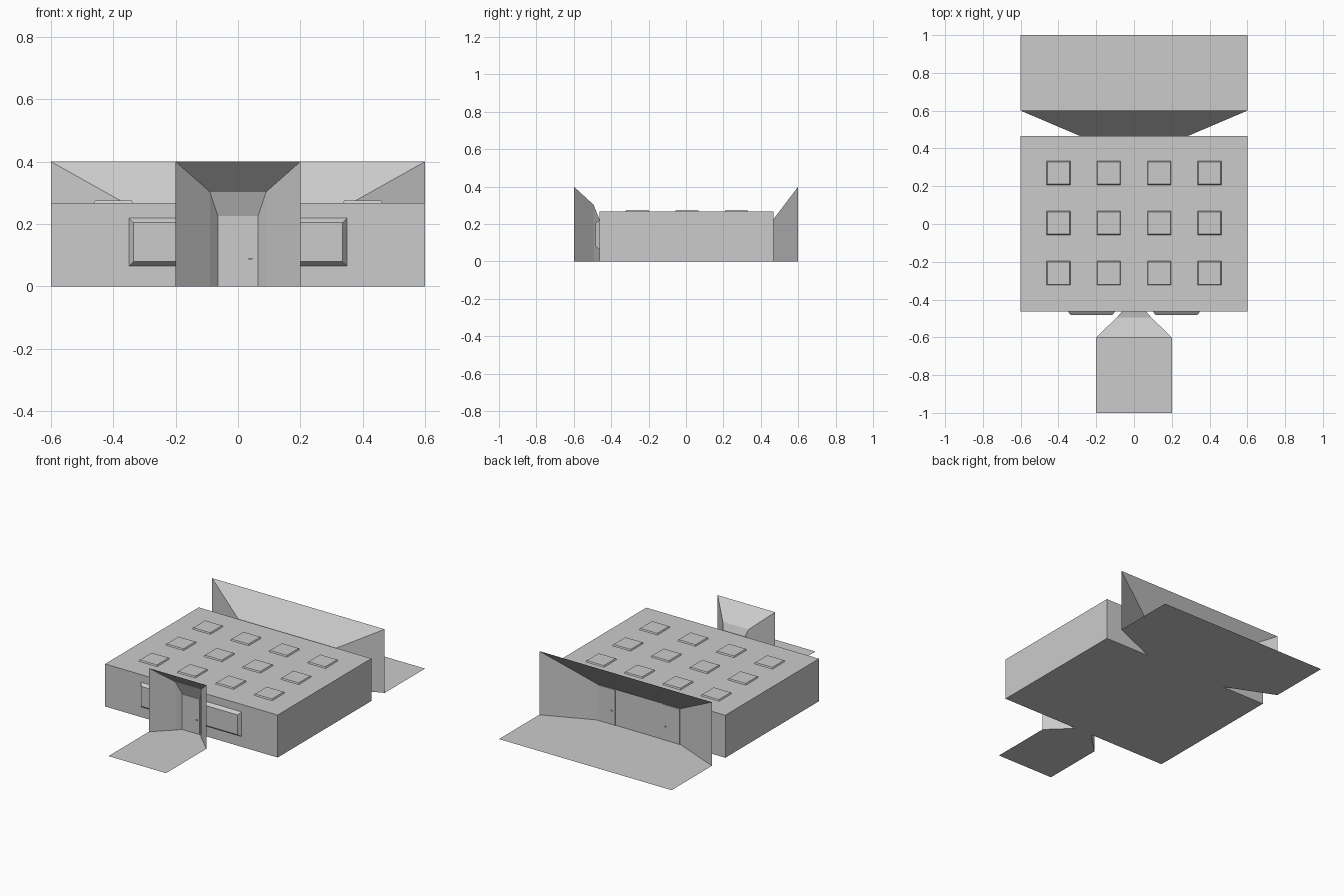
import bpy

if "Cube" in bpy.data.objects:
    bpy.data.objects.remove(bpy.data.objects["Cube"])

# one flat grey for the whole building
grey = bpy.data.materials.new("light grey")
grey.diffuse_color = (0.6, 0.6, 0.6, 1)
grey.use_nodes = True
grey.node_tree.nodes["Principled BSDF"].inputs["Base Color"].default_value = grey.diffuse_color

FRONT, BACK, ROOF = -0.463, 0.467, 0.267


def make(name, verts, faces):
    me = bpy.data.meshes.new(name)
    me.from_pydata(verts, [], faces)
    me.materials.append(grey)
    ob = bpy.data.objects.new(name, me)
    bpy.context.collection.objects.link(ob)
    return ob


def slab(name, centre, size, axis, depth, inset=0.0):
    """Bevelled block growing from its centre along +z, -y or +y."""
    (cx, cy, cz), (w, h) = centre, size
    verts = []
    for d, s in ((0, 0), (depth, inset)):
        for i, j in ((-1, -1), (1, -1), (1, 1), (-1, 1)):
            a, b = i * (w / 2 - s), j * (h / 2 - s)
            if axis == "up":
                verts.append((cx + a, cy + b, cz + d))
            elif axis == "front":
                verts.append((cx + a, cy - d, cz + b))
            else:
                verts.append((cx - a, cy + d, cz + b))
    faces = [(3, 2, 1, 0), (4, 5, 6, 7)]
    faces += [(k, (k + 1) % 4, (k + 1) % 4 + 4, k + 4) for k in range(4)]
    return make(name, verts, faces)


def funnel(name, profile, floor_end):
    """Flaring entrance of thin sheets; profile = (half width, y, top height)
    from the wall outwards, with a flat path running on to floor_end."""
    verts, faces = [], []
    for x, y, z in profile:
        verts += [(-x, y, 0), (-x, y, z), (x, y, z), (x, y, 0)]
    for k in range(len(profile) - 1):
        a, b = 4 * k, 4 * k + 4
        for i in range(4):      # left wall, canopy, right wall, floor
            j = (i + 1) % 4
            q = (a + i, a + j, b + j, b + i)
            faces.append(q if floor_end < 0 else q[::-1])
    n = len(verts)
    x = profile[-1][0]
    verts += [(-x, floor_end, 0), (x, floor_end, 0)]
    path = (n - 4, n, n + 1, n - 1)
    faces.append(path if floor_end < 0 else path[::-1])
    return make(name, verts, faces)


# main hall
slab("main_hall", (0, (FRONT + BACK) / 2, 0), (1.2, BACK - FRONT), "up", ROOF)

# roof skylights
for i in range(4):
    for j in range(3):
        slab(f"skylight_{i}_{j}",
             (-0.4 + i * 0.8 / 3, 0.27 - j * 0.265, ROOF),
             (0.126, 0.126), "up", 0.008, 0.004)

# front windows
for s in (-1, 1):
    slab(f"front_window_{'left' if s < 0 else 'right'}",
         (s * 0.225, FRONT, 0.142), (0.25, 0.155), "front", 0.02, 0.015)

# flared entrances, front and back
funnel("front_porch", [(0.064, FRONT, 0.225), (0.09, -0.494, 0.303),
                       (0.2, -0.6, 0.4)], -1)
funnel("back_porch", [(0.288, BACK, 0.225), (0.6, 0.6, 0.4)], 1)

# doors with small handles
slab("front_door", (0, FRONT, 0.112), (0.122, 0.222), "front", 0.004)
slab("front_door_handle", (0.04, FRONT - 0.004, 0.088), (0.012, 0.005),
     "front", 0.006)
for s in (-1, 1):
    side = "left" if s < 0 else "right"
    slab(f"back_door_{side}", (s * 0.224, BACK, 0.112), (0.122, 0.222),
         "back", 0.004)
    slab(f"back_door_handle_{side}", (s * 0.186, BACK + 0.004, 0.088),
         (0.012, 0.005), "back", 0.006)
